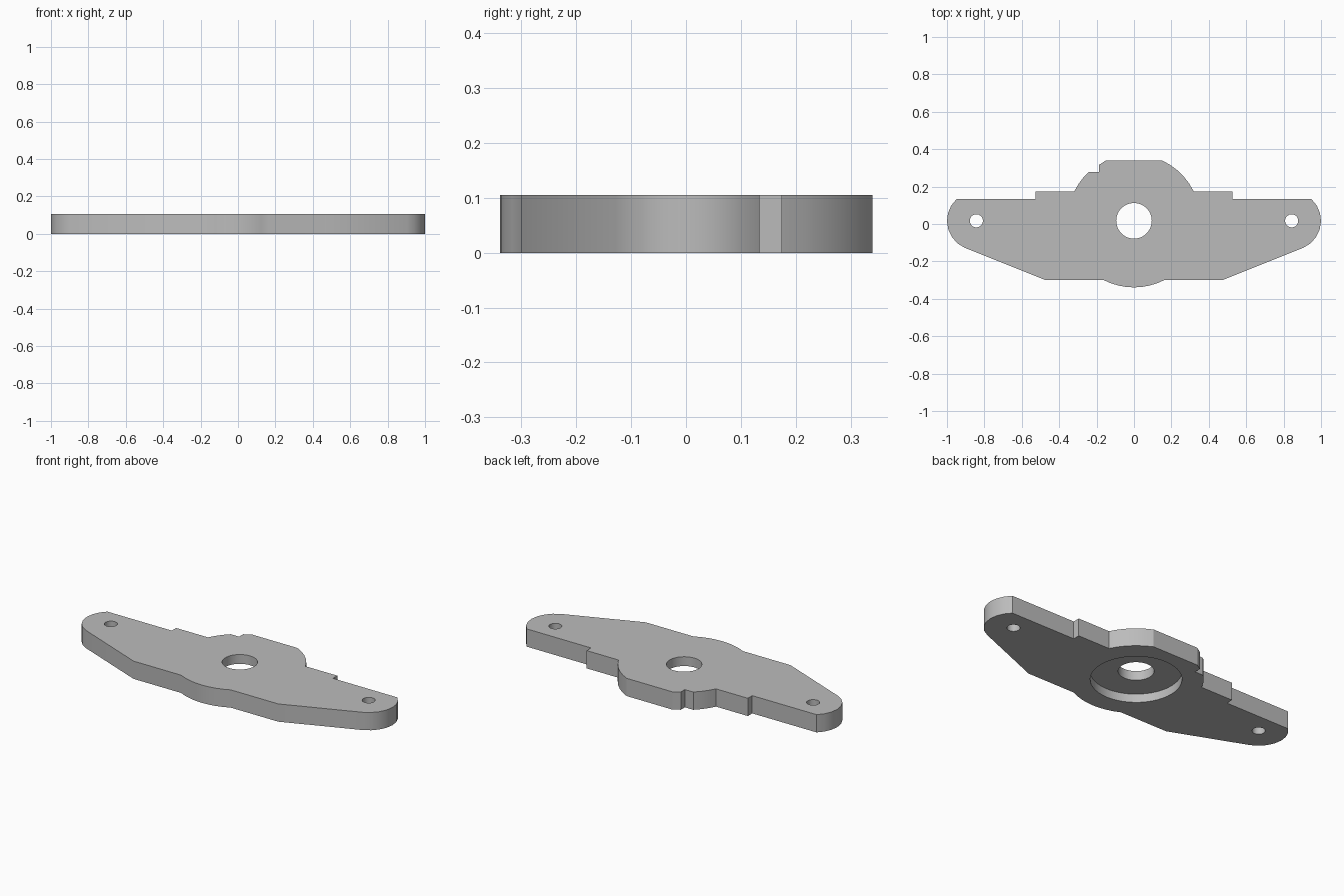
import bpy
import bmesh
from math import cos, sin, radians, sqrt, atan2, degrees

if "Cube" in bpy.data.objects:
    bpy.data.objects.remove(bpy.data.objects["Cube"])

THICK = 0.105
AXIS_Y = 0.017      # line through all three hole centres
HUB_R = 0.356
END_X, END_R = 0.843, 0.157


def arc(cx, r, start, end, steps):
    """Points on an arc about (cx, AXIS_Y), angles in degrees."""
    angles = [radians(start + (end - start) * i / steps) for i in range(steps + 1)]
    return [(cx + r * cos(a), AXIS_Y + r * sin(a)) for a in angles]


def hub_angle(y):
    """Angle on the right half of the hub circle at height y."""
    dy = y - AXIS_Y
    return degrees(atan2(dy, sqrt(HUB_R ** 2 - dy ** 2)))


def prism(name, points, z0, z1):
    bm = bmesh.new()
    base = bm.faces.new([bm.verts.new((x, y, z0)) for x, y in points])
    ext = bmesh.ops.extrude_face_region(bm, geom=[base])
    top = [g for g in ext["geom"] if isinstance(g, bmesh.types.BMVert)]
    bmesh.ops.translate(bm, verts=top, vec=(0, 0, z1 - z0))
    bmesh.ops.recalc_face_normals(bm, faces=bm.faces)
    mesh = bpy.data.meshes.new(name)
    bm.to_mesh(mesh)
    bm.free()
    obj = bpy.data.objects.new(name, mesh)
    bpy.context.collection.objects.link(obj)
    return obj


# Outline, counter-clockwise from the bottom of the hub
low, shoulder, flat = hub_angle(-0.30), hub_angle(0.175), hub_angle(0.34)
outline = arc(0, HUB_R, 180 - low, 360 + low, 8)
outline += [(0.473, -0.30)]
outline += arc(END_X, END_R, -67, 48, 7)
outline += [(0.527, 0.134), (0.527, 0.175)]
outline += arc(0, HUB_R, shoulder, flat, 5)
# Notch cut into the left shoulder of the hub
outline += [(-0.15, 0.34), (-0.187, 0.316), (-0.187, 0.278)]
outline += arc(0, HUB_R, 180 - hub_angle(0.278), 180 - shoulder, 3)
outline += [(-0.527, 0.175), (-0.527, 0.134)]
outline += arc(-END_X, END_R, 132, 247, 7)
outline += [(-0.473, -0.30)]
plate = prism("mounting_plate", outline, 0, THICK)

# Material
grey = bpy.data.materials.new("plain grey")
grey.use_nodes = True
colour = (0.5, 0.5, 0.5, 1)
grey.diffuse_color = colour
grey.node_tree.nodes["Principled BSDF"].inputs["Base Color"].default_value = colour
plate.data.materials.append(grey)

# Through holes and the round recess underneath
cutters = [("bore", 0, 0.095, 0.2), ("recess", 0, 0.242, 0.05),
           ("left_hole", END_X, 0.035, 0.2), ("right_hole", -END_X, 0.035, 0.2)]
for name, x, radius, top in cutters:
    cutter = prism(name + "_cutter", arc(x, radius, 0, 352.5, 47), -0.1, top)
    cutter.hide_render = True
    mod = plate.modifiers.new(name, "BOOLEAN")
    mod.operation = "DIFFERENCE"
    mod.solver = "EXACT"
    mod.object = cutter

# Bake the cuts and drop the cutters
bpy.context.view_layer.update()
cut = bpy.data.meshes.new_from_object(
    plate.evaluated_get(bpy.context.evaluated_depsgraph_get()))
plate.modifiers.clear()
plate.data = cut
for name, *_ in cutters:
    bpy.data.objects.remove(bpy.data.objects[name + "_cutter"])

for obj in bpy.context.selected_objects:
    obj.select_set(False)
plate.select_set(True)
bpy.context.view_layer.objects.active = plate
bpy.ops.object.shade_smooth_by_angle(angle=radians(25))
